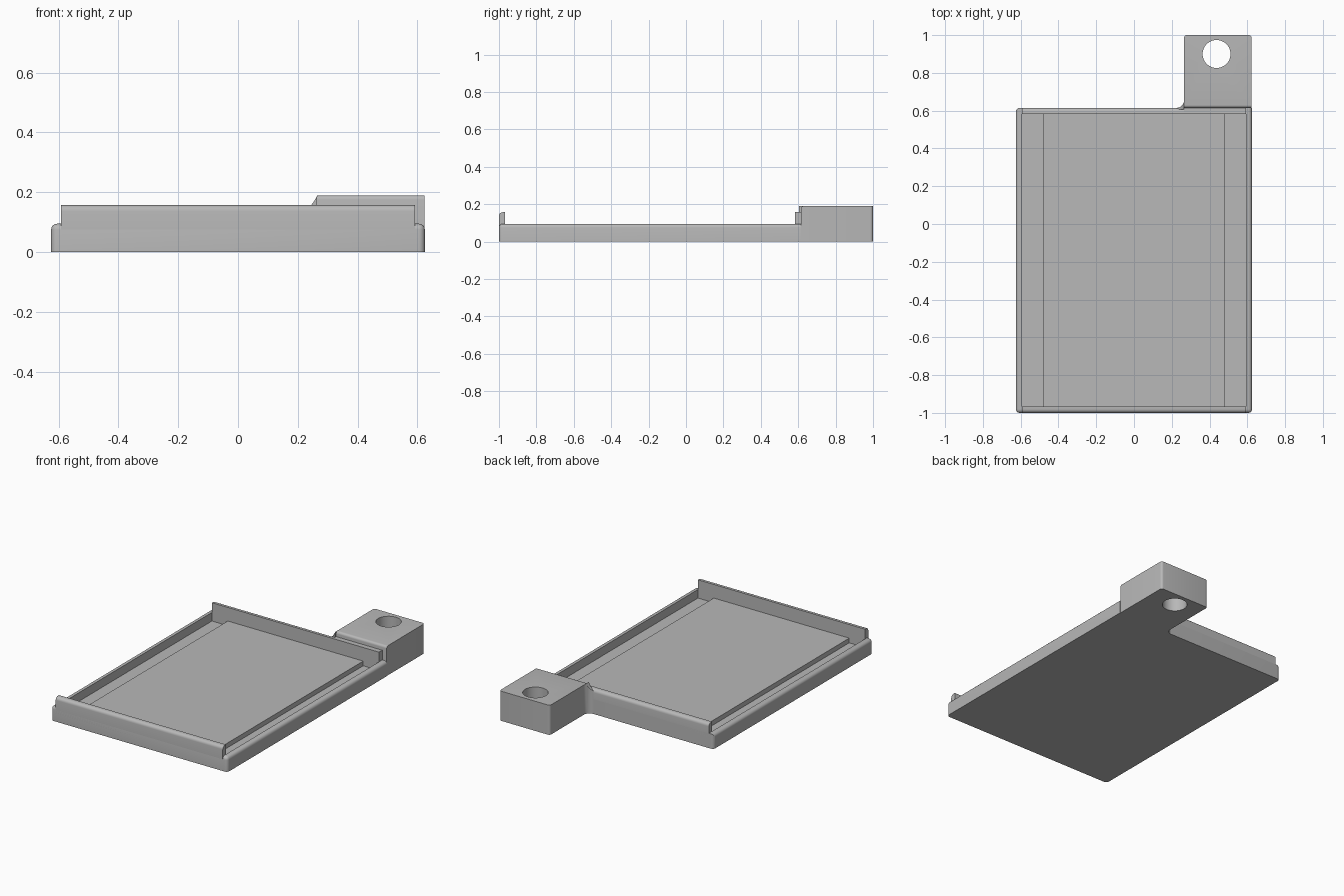
import bpy, bmesh, math
from mathutils import Vector

cube = bpy.data.objects.get("Cube")
if cube:
    bpy.data.objects.remove(cube, do_unlink=True)

# Single grey plastic
grey = bpy.data.materials.new("grey plastic")
grey.use_nodes = True
color = (0.48, 0.48, 0.48, 1)
grey.diffuse_color = color
grey.node_tree.nodes["Principled BSDF"].inputs["Base Color"].default_value = color

W, FRONT, BACK = 0.625, -1.0, 0.615   # tray half width and ends
T = 0.033                             # wall thickness
RAIL, WALL, TAB = 0.095, 0.157, 0.19  # heights
INNER = W - T


def finish(name, bm):
    bmesh.ops.recalc_face_normals(bm, faces=bm.faces)
    mesh = bpy.data.meshes.new(name)
    bm.to_mesh(mesh)
    bm.free()
    mesh.materials.append(grey)
    obj = bpy.data.objects.new(name, mesh)
    bpy.context.collection.objects.link(obj)
    return obj


def box(name, lo, hi, radius=0, rule=None):
    """Box between two corners; edges picked by rule(midpoint, direction) are rounded."""
    lo, hi = Vector(lo), Vector(hi)
    bm = bmesh.new()
    bmesh.ops.create_cube(bm, size=1)
    for v in bm.verts:
        v.co = Vector([lo[i] if v.co[i] < 0 else hi[i] for i in range(3)])
    if rule:
        mid = (lo + hi) / 2
        edges = []
        for e in bm.edges:
            a, b = (v.co for v in e.verts)
            d = (b - a).normalized()
            if rule((a + b) / 2 - mid, [abs(c) for c in d]):
                edges.append(e)
        bmesh.ops.bevel(bm, geom=edges, offset=radius, offset_type='OFFSET',
                        segments=5, profile=0.5, affect='EDGES')
    return finish(name, bm)


def cut(target, cutter):
    mod = target.modifiers.new("cut", 'BOOLEAN')
    mod.operation = 'DIFFERENCE'
    mod.solver = 'EXACT'
    mod.object = cutter
    bpy.context.view_layer.objects.active = target
    bpy.ops.object.modifier_apply(modifier=mod.name)
    bpy.data.objects.remove(cutter, do_unlink=True)


def tray_rule(m, d):
    if d[2] > 0.9:                      # upright corners, except beside the tab
        return not (m.x > 0 and m.y > 0)
    side_top = d[1] > 0.9 and m.z > 0
    front_top = d[0] > 0.9 and m.z > 0 and m.y < 0
    return side_top or front_top


# Tray with low rails, hollowed out
tray = box("tray", (-W, FRONT, 0), (W, BACK, RAIL), 0.02, tray_rule)
cut(tray, box("pocket", (-INNER, FRONT + T, 0.04), (INNER, BACK - T, 0.3)))

# Raised floor between the two side channels
pad = box("raised_floor", (-0.48, FRONT + T, 0.03), (0.48, BACK - T, 0.07))

# Tall end walls with a rounded outer top edge
front_wall = box("front_wall", (-INNER, FRONT, 0.05), (INNER, FRONT + T, WALL), 0.02,
                 lambda m, d: d[0] > 0.9 and m.z > 0 and m.y < 0)
back_wall = box("back_wall", (-INNER, BACK - T, 0.05), (INNER, BACK, WALL), 0.02,
                lambda m, d: d[0] > 0.9 and m.z > 0 and m.y > 0)

# Mounting tab with a through hole
TX = 0.265
tab = box("mounting_tab", (TX, BACK, 0), (W - 0.002, 1, TAB), 0.015,
          lambda m, d: (d[2] > 0.9 and m.y > 0) or (d[0] > 0.9 and m.z > 0 and m.y < 0))
bm = bmesh.new()
bmesh.ops.create_cone(bm, cap_ends=True, segments=48, radius1=0.074, radius2=0.074, depth=1)
hole = finish("hole", bm)
hole.location = (0.437, 0.9, 0.1)
bpy.context.view_layer.update()
cut(tab, hole)
root = box("tab_root", (TX, BACK - 0.022, 0.1), (INNER, BACK, WALL))

# Concave fillet blending the tab into the back wall
bm = bmesh.new()
R, N = 0.04, 8
columns = []
for i in range(N + 1):
    a = math.pi / 2 * i / N
    x, y = TX - R + R * math.sin(a), BACK + R - R * math.cos(a)
    t = math.sin(a)
    z = WALL - 0.01 + (TAB - WALL + 0.01) * t * t
    columns.append([bm.verts.new(p) for p in
                    ((x, BACK - 0.01, 0), (x, y, 0), (x, y, z), (x, BACK - 0.01, z))])
for a, b in zip(columns, columns[1:]):
    for k in range(4):
        bm.faces.new((a[k], a[(k + 1) % 4], b[(k + 1) % 4], b[k]))
bm.faces.new(columns[0])
bm.faces.new(columns[-1])
fillet = finish("tab_fillet", bm)

# Smooth rounded edges, keep corners crisp
bpy.ops.object.select_all(action='DESELECT')
for obj in (tray, pad, front_wall, back_wall, tab, root, fillet):
    obj.select_set(True)
bpy.context.view_layer.objects.active = tray
bpy.ops.object.shade_smooth_by_angle(angle=math.radians(35))
